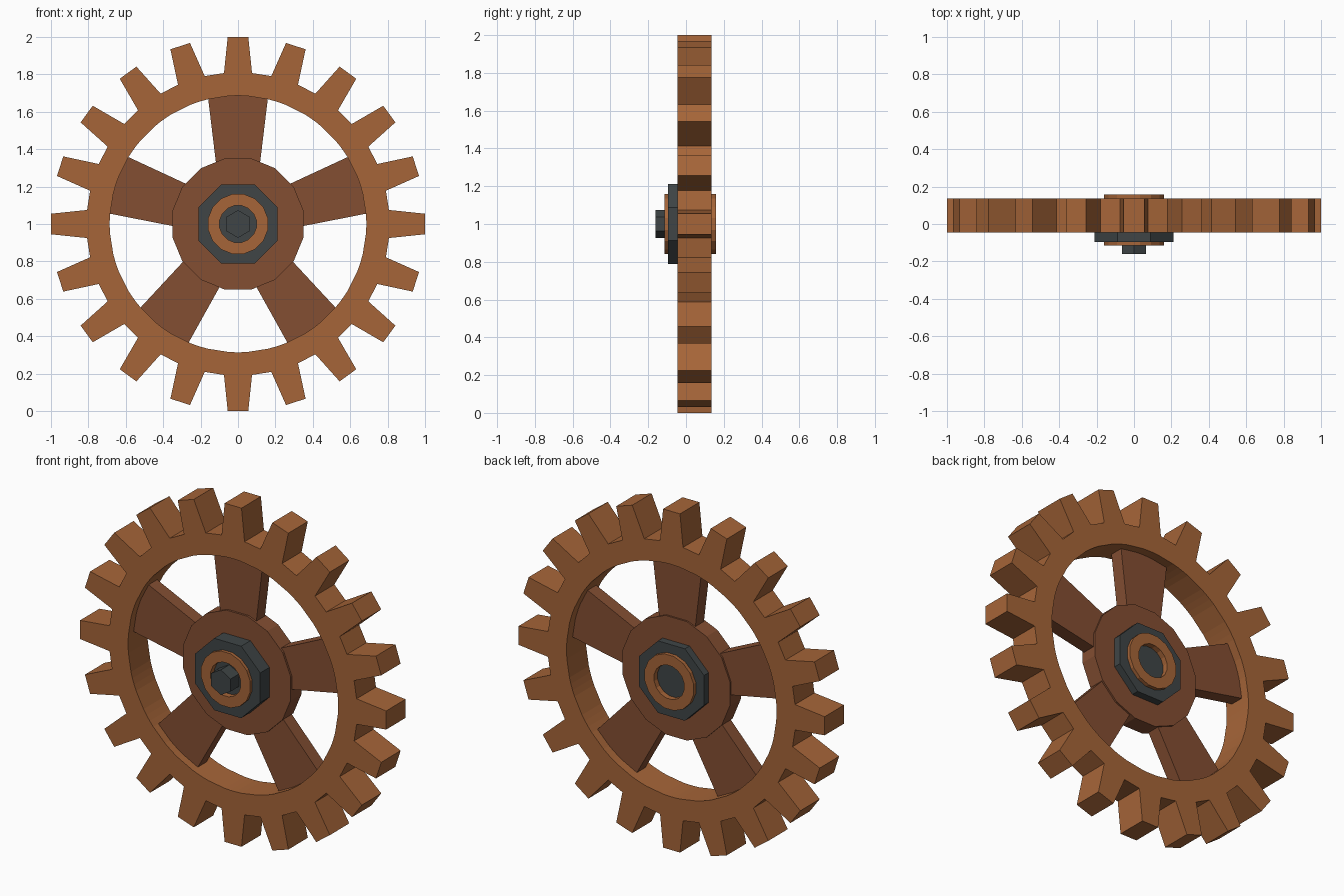
import bpy, bmesh
from math import sin, cos, pi, radians
from mathutils import Matrix, Vector

cube = bpy.data.objects.get("Cube")
if cube:
    bpy.data.objects.remove(cube, do_unlink=True)

CENTRE_Z = 1.0


def material(name, rgb):
    m = bpy.data.materials.new(name)
    m.use_nodes = True
    m.diffuse_color = (*rgb, 1)
    m.node_tree.nodes["Principled BSDF"].inputs["Base Color"].default_value = (*rgb, 1)
    return m


light_wood = material("light wood", (0.38, 0.13, 0.04))
dark_wood = material("dark wood", (0.23, 0.077, 0.032))
dark_iron = material("dark iron", (0.05, 0.06, 0.062))


def circle(radius, sides, flat_top=True):
    """Regular polygon in (x, z), starting at the top."""
    shift = pi / sides if flat_top else 0
    return [(radius * sin(2 * pi * i / sides + shift),
             radius * cos(2 * pi * i / sides + shift)) for i in range(sides)]


def finish(bm, name, mat):
    bmesh.ops.recalc_face_normals(bm, faces=bm.faces)
    mesh = bpy.data.meshes.new(name)
    bm.to_mesh(mesh)
    bm.free()
    mesh.materials.append(mat)
    obj = bpy.data.objects.new(name, mesh)
    obj.location.z = CENTRE_Z
    bpy.context.collection.objects.link(obj)
    return obj


def prism(name, outline, front, back, mat, angle=0):
    """Solid extrusion of an outline along y, turned about the axle."""
    bm = bmesh.new()
    face = bm.faces.new([bm.verts.new((x, front, z)) for x, z in outline])
    new = bmesh.ops.extrude_face_region(bm, geom=[face])["geom"]
    bmesh.ops.translate(bm, vec=(0, back - front, 0),
                        verts=[v for v in new if isinstance(v, bmesh.types.BMVert)])
    bmesh.ops.rotate(bm, verts=bm.verts, matrix=Matrix.Rotation(angle, 3, 'Y'))
    return finish(bm, name, mat)


def ring(name, outer, inner, front, back, mat):
    """Extruded band between two outlines with equal point counts."""
    bm = bmesh.new()
    loops = [[bm.verts.new((x, y, z)) for x, z in pts]
             for pts, y in ((outer, front), (outer, back), (inner, back), (inner, front))]
    n = len(outer)
    for k in range(4):
        a, b = loops[k], loops[(k + 1) % 4]
        for i in range(n):
            j = (i + 1) % n
            bm.faces.new((a[i], a[j], b[j], b[i]))
    return finish(bm, name, mat)


# Toothed rim: tapered teeth, round opening
TEETH = 20
tooth = [(-0.075, 0.807), (-0.055, 1.0), (0.055, 1.0), (0.075, 0.807)]
hole_angles = [-4.5, -1.5, 1.5, 4.5]
outer, inner = [], []
for i in range(TEETH):
    turn = Matrix.Rotation(-2 * pi * i / TEETH, 2)
    outer += [tuple(turn @ Vector(p)) for p in tooth]
    inner += [tuple(turn @ Vector((0.686 * sin(radians(a)), 0.686 * cos(radians(a)))))
              for a in hole_angles]
ring("toothed_rim", outer, inner, -0.046, 0.135, light_wood)

# Five spokes widening toward the rim
spoke = [(-0.105, 0.22), (-0.163, 0.7), (0.163, 0.7), (0.105, 0.22)]
for i in range(5):
    prism(f"spoke_{i + 1}", spoke, 0.002, 0.082, dark_wood, 2 * pi * i / 5)

# Hub and the stacked collar and bushing around the axle
ring("hub", circle(0.358, 16), circle(0.2, 16), -0.01, 0.092, dark_wood)
ring("octagonal_collar", circle(0.23, 8), circle(0.145, 8), -0.096, 0.136, dark_iron)
ring("bushing", circle(0.163, 16), circle(0.1, 16), -0.115, 0.158, light_wood)

# Axle inside the bushing, with a hexagonal bolt on the front
prism("axle", circle(0.104, 16), -0.08, 0.125, dark_iron)
prism("hex_bolt", circle(0.074, 6, flat_top=False), -0.161, -0.07, dark_iron)
